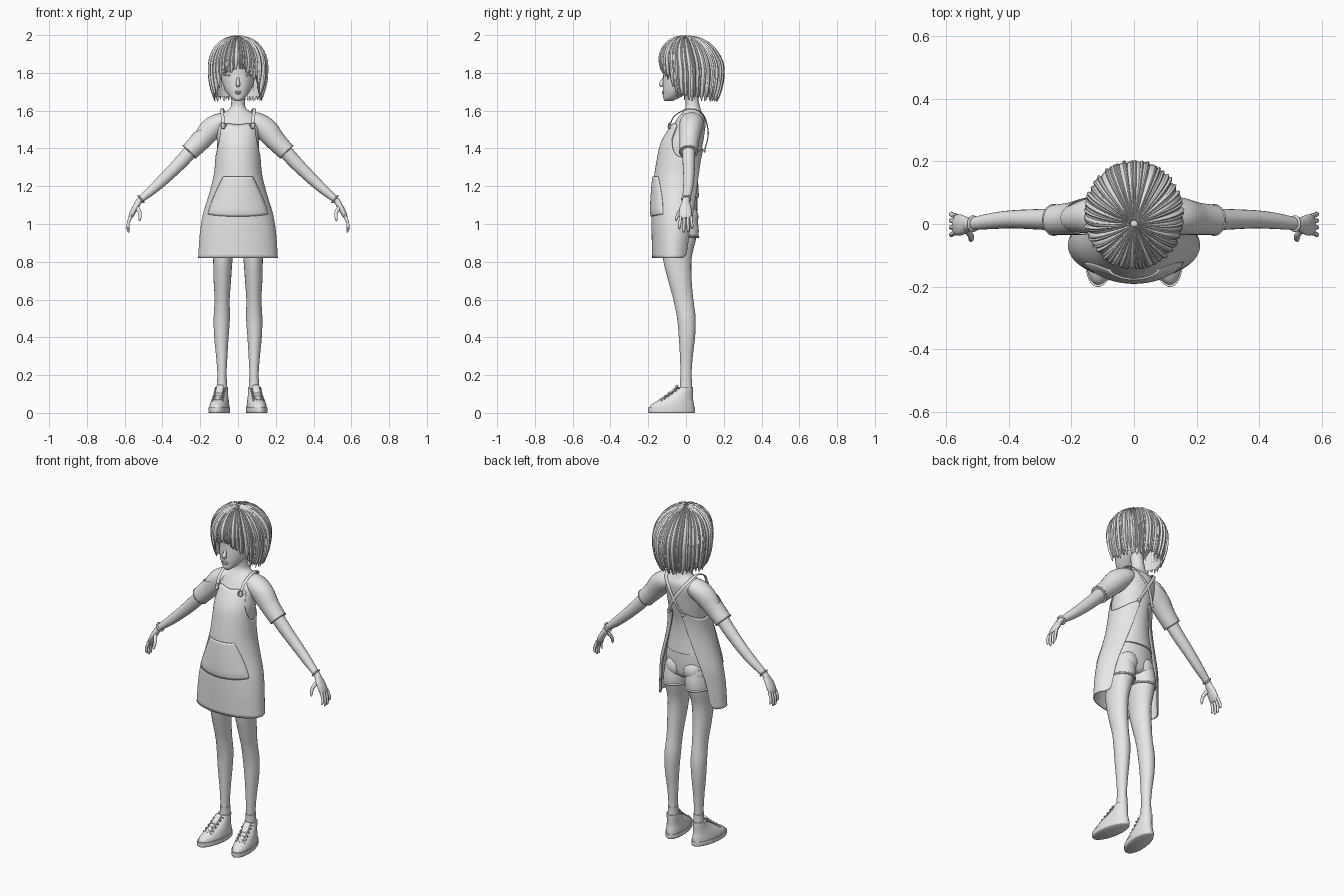
import bpy, bmesh, math, random
from mathutils import Vector, Matrix

random.seed(4)
if "Cube" in bpy.data.objects:
    bpy.data.objects.remove(bpy.data.objects["Cube"])

grey = bpy.data.materials.new("plain grey")
grey.use_nodes = True
grey.diffuse_color = (0.8, 0.8, 0.8, 1)
grey.node_tree.nodes["Principled BSDF"].inputs["Base Color"].default_value = (0.8, 0.8, 0.8, 1)


def finish(bm, name, mirror=False, thick=0, cut=None, move=None):
    """Turn a bmesh into a smooth object, optionally moved, mirrored, cut or thickened."""
    bmesh.ops.recalc_face_normals(bm, faces=bm.faces)
    if move:
        bmesh.ops.transform(bm, matrix=move, verts=bm.verts)
    if mirror:
        copy = bmesh.ops.duplicate(bm, geom=bm.verts[:] + bm.edges[:] + bm.faces[:])["geom"]
        for item in copy:
            if isinstance(item, bmesh.types.BMVert):
                item.co.x *= -1
        bmesh.ops.reverse_faces(bm, faces=[f for f in copy if isinstance(f, bmesh.types.BMFace)])
    if cut:
        bmesh.ops.bisect_plane(bm, geom=bm.verts[:] + bm.edges[:] + bm.faces[:],
                               plane_co=cut[0], plane_no=cut[1], clear_outer=True)
    mesh = bpy.data.meshes.new(name)
    bm.to_mesh(mesh)
    bm.free()
    mesh.materials.append(grey)
    mesh.shade_smooth()
    mesh.set_sharp_from_angle(angle=math.radians(50))
    obj = bpy.data.objects.new(name, mesh)
    bpy.context.collection.objects.link(obj)
    if thick:
        mod = obj.modifiers.new("thickness", "SOLIDIFY")
        mod.thickness, mod.offset = thick, 0
    return obj


def spline(rows, k):
    """Catmull-Rom resampling of equal-length tuples."""
    out = []
    for i in range(len(rows) - 1):
        quad = [rows[max(i - 1, 0)], rows[i], rows[i + 1], rows[min(i + 2, len(rows) - 1)]]
        for j in range(k):
            t = j / k
            out.append([b + t * ((c - a) + t * ((2*a - 5*b + 4*c - d) + t * (3*b - a - 3*c + d))) / 2
                        for a, b, c, d in zip(*quad)])
    return out + [list(rows[-1])]


def tube(bm, rows, side=(1, 0, 0), n=12, k=4, flat=False):
    """Elliptical tube through rows of (x, y, z, radius along side, other radius)."""
    rows = spline(rows, k)
    pts = [Vector(r[:3]) for r in rows]
    rings = []
    for i, r in enumerate(rows):
        t = Vector((0, 0, 1)) if flat else (pts[min(i + 1, len(pts) - 1)] - pts[max(i - 1, 0)]).normalized()
        u = Vector(side)
        u = (u - t * u.dot(t)).normalized()
        v = t.cross(u)
        rings.append([bm.verts.new(pts[i] + u * r[3] * math.cos(a) + v * r[4] * math.sin(a))
                      for a in (2 * math.pi * j / n for j in range(n))])
    for p, q in zip(rings, rings[1:]):
        for j in range(n):
            bm.faces.new((p[j], p[(j + 1) % n], q[(j + 1) % n], q[j]))
    bm.faces.new(rings[0][::-1])
    bm.faces.new(rings[-1])
    return bm


def loft(name, rows, n=32, **kw):
    return finish(tube(bmesh.new(), rows, n=n, flat=True), name, **kw)


def grid(name, fn, nu, nv, **kw):
    bm = bmesh.new()
    g = [[bm.verts.new(fn(i / nu, j / nv)) for j in range(nv + 1)] for i in range(nu + 1)]
    for i in range(nu):
        for j in range(nv):
            bm.faces.new((g[i][j], g[i + 1][j], g[i + 1][j + 1], g[i][j + 1]))
    return finish(bm, name, **kw)


def ball(name, loc, size, **kw):
    bm = bmesh.new()
    bmesh.ops.create_uvsphere(bm, u_segments=20, v_segments=12, radius=1,
                              matrix=Matrix.Translation(loc) @ Matrix.Diagonal((*size, 1)))
    return finish(bm, name, **kw)


def hoop(name, centre, normal, ra, rb, thick, **kw):
    """Closed ring of small round section."""
    q = Vector(normal).to_track_quat("Z", "Y")
    def fn(u, v):
        a, b = 2 * math.pi * u, 2 * math.pi * v
        return Vector(centre) + q @ Vector(((ra + thick * math.cos(b)) * math.cos(a),
                                            (rb + thick * math.cos(b)) * math.sin(a), thick * math.sin(b)))
    return grid(name, fn, 28, 8, **kw)


def lerp(table, x):
    for p, q in zip(table, table[1:]):
        if x <= q[0]:
            t = max(0, (x - p[0]) / (q[0] - p[0]))
            return [a + (b - a) * t for a, b in zip(p[1:], q[1:])]
    return list(table[-1][1:])


# Head, neck and face
head = [(1.652, .014, -.113, -.07), (1.665, .034, -.12, -.04), (1.69, .056, -.121, .0), (1.72, .073, -.123, .05),
        (1.76, .087, -.122, .1), (1.8, .093, -.12, .13), (1.86, .098, -.12, .14), (1.92, .085, -.09, .12), (1.96, .05, -.03, .07)]
loft("head", [(0, (f + b) / 2, z, w, (b - f) / 2) for z, w, f, b in head])
finish(tube(bmesh.new(), [(0, -.112, 1.785, .006, .006), (0, -.122, 1.76, .008, .009),
                          (0, -.13, 1.74, .012, .013), (0, -.122, 1.728, .008, .006)]), "nose")
ball("upper_lip", (0, -.12, 1.7, ), (.019, .007, .005))
ball("lower_lip", (0, -.12, 1.691), (.015, .007, .005))
ball("eyes", (.052, -.09, 1.795), (.022, .013, .012), mirror=True)
for name, z, lift in (("upper_eyelids", 1.8, .008), ("lower_eyelids", 1.79, -.005), ("eyebrows", 1.822, .006)):
    finish(tube(bmesh.new(), [(.028, -.108, z, .001, .001), (.052, -.102, z + lift, .003, .003),
                              (.077, -.077, z, .001, .001)], side=(0, 0, 1), n=8), name, mirror=True)

# Torso, with the shirt lying just above the skin and cut by a tilted neckline
torso = [(1.14, -.02, .118, .085), (1.24, -.025, .1, .085), (1.33, -.03, .1, .095), (1.42, -.02, .107, .104),
         (1.48, 0, .107, .094), (1.53, .02, .115, .08), (1.565, .03, .105, .068), (1.59, .033, .075, .052),
         (1.61, .035, .045, .042), (1.64, .034, .036, .036), (1.72, .02, .036, .036)]
neckline = ((-.15, 0, 1.515), (-.33, 0, .94))
loft("body", [(0, y, z, a, b) for z, y, a, b in torso[3:]])
loft("shirt", [(0, y, z, a + .004, b + .004) for z, y, a, b in torso[:-2]], n=48, cut=neckline)
sleeve = [(.06, .03, 1.545, .056, .046), (.1, .03, 1.535, .064, .056), (.15, .024, 1.498, .06, .062),
          (.2, .017, 1.44, .052, .054), (.258, .013, 1.38, .048, .048)]
finish(tube(bmesh.new(), sleeve, (0, 1, 0), 24), "sleeves", mirror=True, cut=neckline)
hoop("sleeve_hems", (.256, .013, 1.382), (.7, 0, -.72), .048, .048, .003, mirror=True)

# Arms and hands
arm = [(x, y, z, a - .005, b - .005) for x, y, z, a, b in sleeve[:3]]
arm += [(.22, .015, 1.42, .038, .04), (.3, .015, 1.33, .033, .036), (.385, .015, 1.245, .029, .031),
        (.45, .01, 1.185, .026, .026), (.52, 0, 1.125, .02, .017), (.535, -.002, 1.105, .022, .015)]
finish(tube(bmesh.new(), arm, (0, 1, 0), 20), "arms", mirror=True)
hand = tube(bmesh.new(), [(.522, 0, 1.122, .018, .015), (.545, -.003, 1.085, .031, .016),
                          (.563, -.003, 1.05, .034, .014), (.572, -.002, 1.03, .029, .009)], (0, 1, 0), 16)
for y, tip in ((-.028, .972), (-.009, .955), (.009, .957), (.026, .975)):
    tube(hand, [(.568, y, 1.04, .008, .009), (.581, y * 1.15, 1.005, .0075, .008),
                (.582, y * 1.25, tip + .012, .007, .007), (.577, y * 1.25, tip, .003, .003)], (0, 1, 0), 10)
tube(hand, [(.537, -.015, 1.09, .01, .012), (.52, -.038, 1.06, .009, .01),
            (.52, -.05, 1.03, .007, .008), (.522, -.053, 1.015, .003, .003)], (0, 1, 0), 10)
finish(hand, "hands", mirror=True)
hoop("bracelets", (.513, .001, 1.132), (.75, 0, -.65), .022, .023, .005, mirror=True)

# Legs and shorts
loft("legs", [(.07, -.02, 1.02, .065, .08), (.075, -.03, .93, .064, .085), (.08, -.046, .82, .052, .076),
              (.083, -.032, .7, .046, .062), (.084, -.014, .6, .04, .053), (.086, .002, .5, .043, .049),
              (.088, .005, .4, .038, .043), (.086, .002, .3, .03, .034), (.085, 0, .2, .024, .029),
              (.085, 0, .1, .025, .03)], n=24, mirror=True)
loft("shorts", [(0, -.025, .985, .06, .06), (0, -.028, 1.01, .125, .082), (0, -.025, 1.08, .135, .085),
                (0, -.022, 1.14, .124, .082), (0, -.022, 1.18, .112, .083)])
loft("shorts_legs", [(.073, -.024, .935, .07, .09), (.07, -.022, .98, .069, .089), (.066, -.02, 1.05, .064, .075)],
     n=28, mirror=True)
ball("shorts_seat", (.055, .005, 1.035), (.062, .061, .068), mirror=True)
hoop("shorts_cuffs", (.073, -.024, .94), (0, .1, 1), .069, .089, .006, mirror=True)
hoop("waistband", (0, -.022, 1.165), (0, 0, 1), .115, .083, .005)

# Socks and shoes
loft("socks", [(.085, 0, .1, .029, .034), (.085, 0, .16, .027, .032), (.085, 0, .182, .0275, .032)], n=24, mirror=True)
toe_out = Matrix.Translation((.087, 0, 0)) @ Matrix.Rotation(math.radians(9), 4, "Z")
loft("soles", [(0, -.077, 0, .05, .122), (0, -.077, .006, .054, .126), (0, -.077, .028, .054, .126)],
     mirror=True, move=toe_out)
loft("shoe_uppers", [(0, -.076, .025, .051, .121), (0, -.071, .045, .049, .114), (0, -.052, .07, .044, .09),
                     (0, -.027, .095, .038, .064), (0, -.009, .118, .035, .046), (0, -.002, .138, .034, .039)],
     mirror=True, move=toe_out)
laces = tube(bmesh.new(), [(0, -.14, .066, .015, .007), (0, -.09, .1, .018, .007), (0, -.045, .145, .019, .006)])
for i in range(5):
    y, z = -.135 + .019 * i, .073 + .014 * i
    for s in (-1, 1):
        tube(laces, [(-.03 * s, y, z - .01, .003, .003), (0, y + .006, z + .006, .003, .003),
                     (.03 * s, y + .016, z, .003, .003)], (0, 1, 0), 8)
finish(laces, "shoe_tongues_and_laces", mirror=True, move=toe_out)

# Apron: a wrapped sheet whose top and bottom edges vary around the body
profile = [(.82, .208, -.176, .04), (.95, .199, -.179, .055), (1.05, .183, -.179, .07), (1.15, .153, -.175, .078),
           (1.25, .127, -.166, .08), (1.33, .118, -.154, .082), (1.42, .116, -.135, .095),
           (1.48, .113, -.105, .102), (1.53, .115, -.072, .105)]
shape = spline(profile, 6)
top_edge = spline([(0, 1.525), (46, 1.525), (58, 1.44), (80, 1.365), (115, 1.355), (165, 1.4)], 5)
low_edge = spline([(0, .82), (90, .82), (126, .835), (131, .95), (137, 1.08), (145, 1.2), (156, 1.3), (165, 1.37)], 5)


def apron_point(deg, z, grow=0):
    w, f, b = lerp(shape, z)
    a = math.radians(deg)
    return Vector(((w + grow) * math.sin(a), (f + b) / 2 - ((b - f) / 2 + grow) * math.cos(a), z))


def apron(u, v):
    deg = 330 * u - 165
    lo, hi = lerp(low_edge, abs(deg))[0], lerp(top_edge, abs(deg))[0]
    return apron_point(deg, lo + (hi - lo) * v)


def pocket(u, v):
    s = 2 * u - 1
    z = 1.04 + .21 * v + .012 * s * s * (1 - v)
    bulge = min(1, 6 * (1 - abs(s)), 6 * v + .2)
    return apron_point(s * (58 - 22 * v ** 2), z, .004 + .006 * bulge)


grid("apron", apron, 110, 36, thick=.006)
grid("apron_pocket", pocket, 40, 16, thick=.005)

# Straps crossing at the back, with rings and buttons
finish(tube(bmesh.new(), [(.077, -.088, 1.515, .009, .003), (.082, -.058, 1.575, .009, .003),
                          (.085, .02, 1.61, .009, .003), (.068, .09, 1.58, .009, .003), (.0, .118, 1.48, .009, .003),
                          (-.048, .096, 1.385, .009, .003)], n=10, k=6), "apron_straps", mirror=True)
hoop("strap_rings", (.077, -.088, 1.522), (.4, -1, .3), .014, .014, .003, mirror=True)
ball("front_buttons", (.077, -.088, 1.512), (.009, .006, .009), mirror=True)
ball("back_buttons", (.046, .098, 1.388), (.011, .006, .011), mirror=True)

# Bob haircut: an inner shell covered by tapered locks running from the crown
hair_end = [(0, 1.815), (30, 1.79), (45, 1.74), (58, 1.67), (90, 1.655), (180, 1.655)]


def hair_point(deg, v, end, grow=1.0):
    a, s = math.radians(deg), v * (.25 + 1.83 - end)
    if s < .25:
        p = s / .25 * math.pi / 2
        r, z, back = math.sin(p), 1.83 + .16 * grow * math.cos(p), .03 - .03 * math.cos(p)
    else:
        r, z, back = 1 - .15 * ((s - .25) / .17) ** 2, 2.08 - s, .03
    return Vector((.147 * grow * r * math.sin(a), back - .161 * grow * r * math.cos(a), z)), r


def shell(u, v):
    deg = 360 * u - 180
    return hair_point(deg, v, lerp(hair_end, abs(deg))[0] + .02, .95)[0]


grid("hair_shell", shell, 72, 20)
hair = bmesh.new()
for count, grow, scale in ((40, 1.0, .62), (53, 1.025, .3)):
    for i in range(count):
        deg = 360 * (i + .5) / count - 180 + random.uniform(-2, 2)
        end = lerp(hair_end, abs(deg))[0] + random.uniform(-.008, .016)
        lift = grow + random.uniform(-.012, .012)
        rows = []
        for j in range(9):
            v = .03 + .97 * j / 8
            p, r = hair_point(deg + 3 * math.sin(i) * v, v, end, lift)
            taper = min(1, 5 * (1 - v) + .12)
            rows.append((*p, .155 * r * 2 * math.pi / count * scale * taper + .001, .011 * taper * min(1, .3 + r)))
        a = math.radians(deg)
        tube(hair, rows, (math.cos(a), math.sin(a), 0), 8, 2)
finish(hair, "hair_locks")
